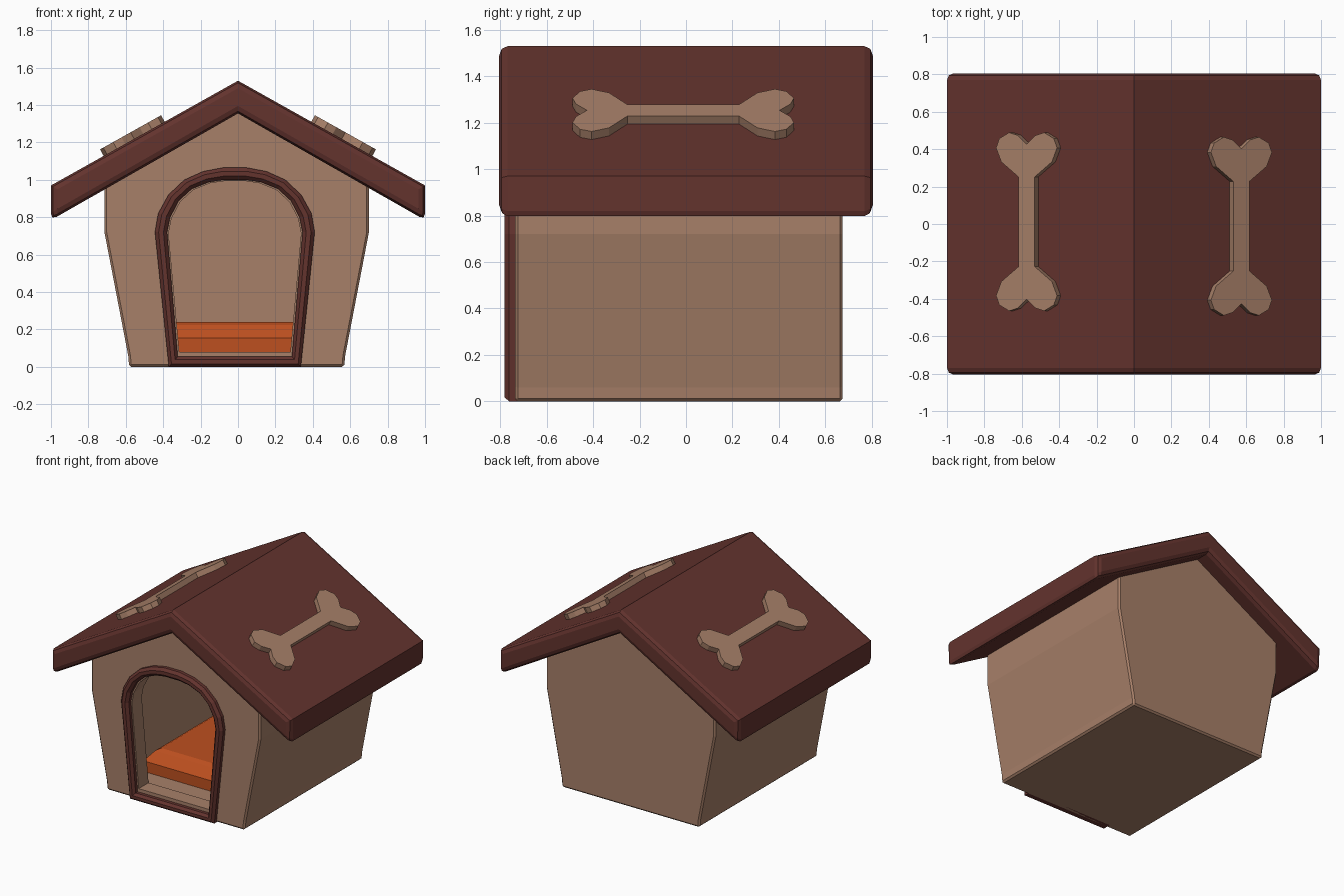
import bpy, bmesh, math
from mathutils import Matrix

if "Cube" in bpy.data.objects:
    bpy.data.objects.remove(bpy.data.objects["Cube"])


def material(name, rgb):
    m = bpy.data.materials.new(name)
    m.diffuse_color = (*rgb, 1)
    m.use_nodes = True
    m.node_tree.nodes["Principled BSDF"].inputs["Base Color"].default_value = m.diffuse_color
    return m


TAN = material("tan_wood", (0.39, 0.216, 0.141))
BROWN = material("dark_brown", (0.125, 0.033, 0.027))
ORANGE = material("orange_fabric", (0.51, 0.08, 0.014))


def loft(name, loops, mat, close=False):
    """Skin equal-length closed loops; cap the ends or join last to first."""
    bm = bmesh.new()
    rings = [[bm.verts.new(p) for p in loop] for loop in loops]
    n = len(rings[0])
    pairs = list(zip(rings, rings[1:]))
    if close:
        pairs.append((rings[-1], rings[0]))
    else:
        bm.faces.new(rings[0])
        bm.faces.new(rings[-1])
    for a, b in pairs:
        for i in range(n):
            j = (i + 1) % n
            bm.faces.new((a[i], a[j], b[j], b[i]))
    bmesh.ops.recalc_face_normals(bm, faces=bm.faces)
    me = bpy.data.meshes.new(name)
    bm.to_mesh(me)
    bm.free()
    me.materials.append(mat)
    ob = bpy.data.objects.new(name, me)
    bpy.context.collection.objects.link(ob)
    return ob


def mirrored(half, cx=0.0):
    """Half profile (x >= 0) completed across x = cx; centre points kept once."""
    left = [(-x, z) for x, z in reversed(half) if x > 0]
    return [(x + cx, z) for x, z in half + left]


def at_y(profile, y):
    return [(x, y, z) for x, z in profile]


def prism(name, profile, y0, y1, mat):
    return loft(name, [at_y(profile, y0), at_y(profile, y1)], mat)


def bevel(ob, width, segments, angle):
    m = ob.modifiers.new("bevel", 'BEVEL')
    m.width, m.segments = width, segments
    m.limit_method, m.angle_limit = 'ANGLE', math.radians(angle)


def apply_all(ob):
    bpy.context.view_layer.objects.active = ob
    for m in list(ob.modifiers):
        bpy.ops.object.modifier_apply(modifier=m.name)


def cut(ob, cutter):
    m = ob.modifiers.new("cut", 'BOOLEAN')
    m.operation, m.object, m.solver = 'DIFFERENCE', cutter, 'EXACT'
    apply_all(ob)
    bpy.data.objects.remove(cutter)


# House walls, hollowed with an arched doorway
DOOR_X = -0.017
outer = [(0.353, 0), (0.427, 0.72), (0.41, 0.82), (0.355, 0.92),
         (0.27, 1.0), (0.17, 1.045), (0.065, 1.065)]
inner = [(0.305, 0.055), (0.362, 0.72), (0.346, 0.80), (0.30, 0.888),
         (0.23, 0.952), (0.14, 0.988), (0.06, 1.0)]
opening = [(0.297, 0.08)] + [(x - 0.008, z - 0.006) for x, z in inner[1:]]

walls = prism("house_walls", mirrored([(0.575, 0), (0.58, 0.06), (0.707, 0.72),
              (0.707, 0.97), (0, 1.375)], -0.007), -0.737, 0.675, TAN)
bevel(walls, 0.012, 1, 30)
apply_all(walls)
cut(walls, prism("cavity_cutter", mirrored([(0.475, 0.075), (0.595, 0.72),
    (0.595, 0.90), (0, 1.24)], -0.007), -0.62, 0.56, TAN))
cut(walls, prism("door_cutter", mirrored(opening, DOOR_X), -1.0, -0.4, TAN))

# Door frame, a chamfered band around the opening
o, i = mirrored(outer, DOOR_X), mirrored(inner, DOOR_X)
section = [(0, -0.70), (0, -0.762), (0.3, -0.782), (0.7, -0.782), (1, -0.762), (1, -0.70)]
loft("door_frame", [at_y([(a[0] + (b[0] - a[0]) * t, a[1] + (b[1] - a[1]) * t)
     for a, b in zip(o, i)], y) for t, y in section], BROWN, close=True)

# Gable roof
RIDGE, EAVE = 1.53, 0.97
roof = prism("roof", [(0, RIDGE), (1, EAVE), (1, 0.785), (0, 1.355),
                      (-1, 0.785), (-1, EAVE)], -0.805, 0.805, BROWN)
bevel(roof, 0.035, 2, 65)
apply_all(roof)

# Bone ornaments, one on each roof slope
lobe = [(0.05, 0.24), (0.155, 0.32), (0.187, 0.395), (0.167, 0.445),
        (0.107, 0.477), (0.055, 0.462), (0, 0.415)]
half = [(u, -v) for u, v in reversed(lobe)] + lobe
bone_outline = half + [(-u, v) for u, v in reversed(half[1:-1])]
slope = math.atan(RIDGE - EAVE)
for name, turn in (("bone_right", 0), ("bone_left", math.pi)):
    bone = loft(name, [[(u, v, h) for u, v in bone_outline] for h in (-0.03, 0.04)], TAN)
    x = 0.555
    bone.data.transform(Matrix.Rotation(turn, 4, 'Z')
                        @ Matrix.Translation((x, -0.012, RIDGE - (RIDGE - EAVE) * x))
                        @ Matrix.Rotation(slope, 4, 'Y'))

# Cushion with sloped edges
loft("cushion", [[(sx * (0.45 - d) - 0.007, 0.01 + sy * (0.49 - d), z)
     for sx, sy in ((-1, -1), (1, -1), (1, 1), (-1, 1))]
     for d, z in ((0, 0.07), (0, 0.155), (0.06, 0.225), (0.09, 0.24))], ORANGE)
